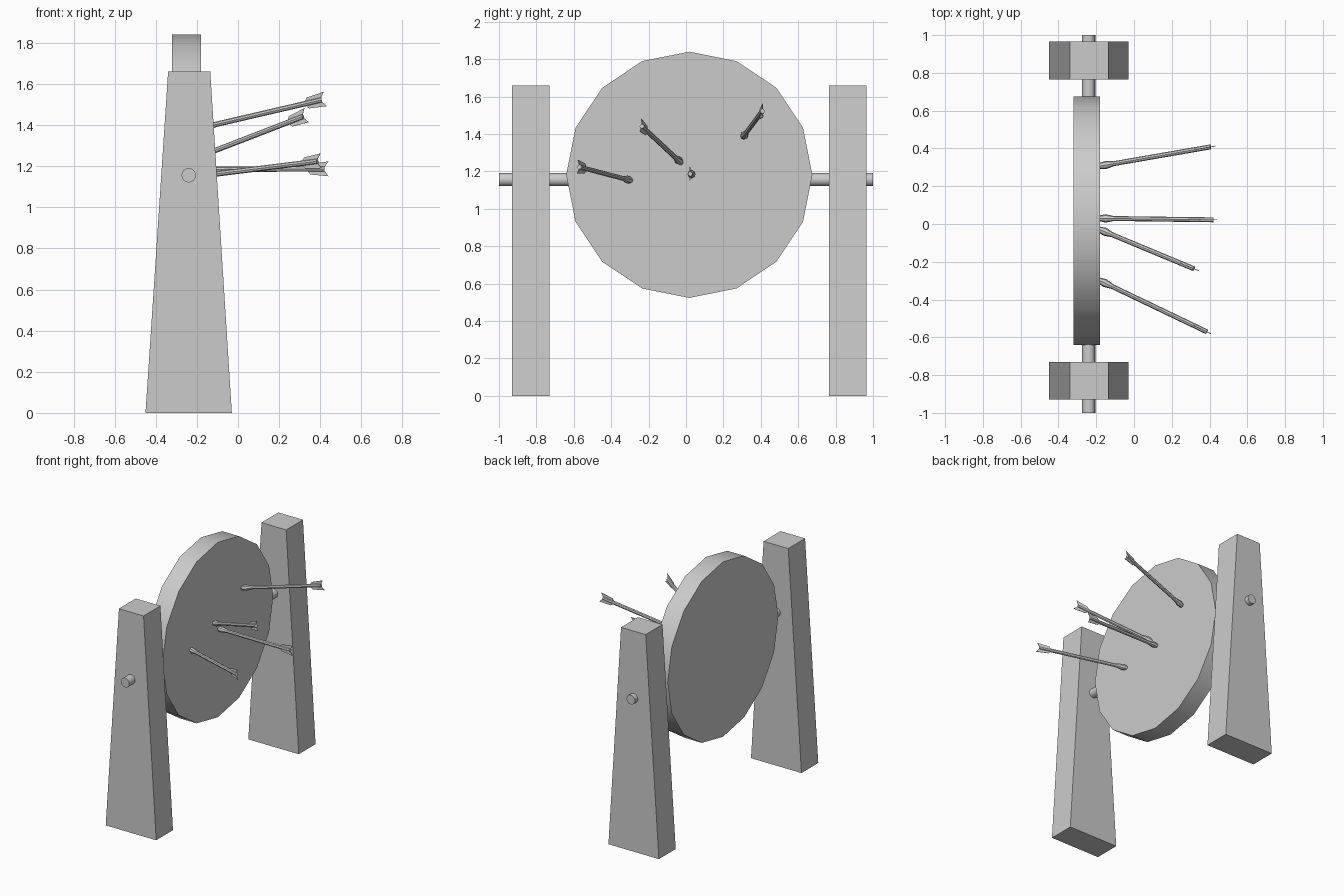
import bpy, bmesh
from math import sin, cos, pi, radians
from mathutils import Vector, Matrix

if "Cube" in bpy.data.objects:
    bpy.data.objects.remove(bpy.data.objects["Cube"])

CX, CY = -0.24, 0.0175


def finish(name, bm, smooth=False):
    bmesh.ops.recalc_face_normals(bm, faces=bm.faces)
    me = bpy.data.meshes.new(name)
    bm.to_mesh(me)
    bm.free()
    ob = bpy.data.objects.new(name, me)
    bpy.context.collection.objects.link(ob)
    if smooth:
        bpy.ops.object.select_all(action='DESELECT')
        ob.select_set(True)
        bpy.context.view_layer.objects.active = ob
        bpy.ops.object.shade_smooth_by_angle(angle=radians(35))
    return ob


def extrude(bm, points, vec):
    face = bm.faces.new([bm.verts.new(p) for p in points])
    new = bmesh.ops.extrude_face_region(bm, geom=[face])["geom"]
    verts = [g for g in new if isinstance(g, bmesh.types.BMVert)]
    bmesh.ops.translate(bm, verts=verts, vec=vec)


# Tapered support posts
for name, y in (("left_post", -0.93), ("right_post", 0.765)):
    bm = bmesh.new()
    prof = [(-0.45, 0), (-0.03, 0), (-0.135, 1.66), (-0.34, 1.66)]
    extrude(bm, [(x, y, z) for x, z in prof], (0, 0.2, 0))
    finish(name, bm)

# Round target board, 16 sides with a corner at the top
bm = bmesh.new()
ring = [(-0.32, CY + 0.658 * sin(i * pi / 8), 1.182 + 0.658 * cos(i * pi / 8))
        for i in range(16)]
extrude(bm, ring, (0.14, 0, 0))
finish("target_board", bm, True)

# Axle through board and posts
bm = bmesh.new()
ring = [(CX + 0.035 * sin(i * pi / 8), -1, 1.156 + 0.035 * cos(i * pi / 8))
        for i in range(16)]
extrude(bm, ring, (0, 2, 0))
finish("axle", bm, True)


def arrow(name, tip, tail):
    tip, tail = Vector(tip), Vector(tail)
    d = tail - tip
    length = d.length
    d.normalize()
    up = (Vector((0, 0, 1)) - d * d.z).normalized()
    side = up.cross(d)
    mat = Matrix((side, up, d)).transposed().to_4x4()
    mat.translation = tip
    bm = bmesh.new()
    # head and shaft
    n = 8
    rows = []
    for r, z in ((0.004, -0.06), (0.022, 0.03), (0.013, 0.075), (0.013, length - 0.01)):
        rows.append([bm.verts.new((r * cos(2 * pi * i / n), r * sin(2 * pi * i / n), z))
                     for i in range(n)])
    for a, b in zip(rows, rows[1:]):
        for i in range(n):
            bm.faces.new((a[i], a[(i + 1) % n], b[(i + 1) % n], b[i]))
    bm.faces.new(rows[0])
    bm.faces.new(rows[-1])
    # two flat tail fins
    for s in (1, -1):
        prof = [(0, -0.10), (0.027 * s, -0.078), (0.036 * s, 0.01), (0, -0.015)]
        extrude(bm, [(-0.002, u, length + z) for u, z in prof], (0.004, 0, 0))
    bm.transform(mat)
    finish(name, bm, True)


# Arrows stuck in the board
arrow("arrow_high", (-0.18, 0.307, 1.387), (0.415, 0.41, 1.525))
arrow("arrow_centre", (-0.18, 0.03, 1.185), (0.43, 0.022, 1.187))
arrow("arrow_upper", (-0.18, -0.03, 1.25), (0.325, -0.24, 1.445))
arrow("arrow_side", (-0.18, -0.30, 1.153), (0.395, -0.575, 1.225))
